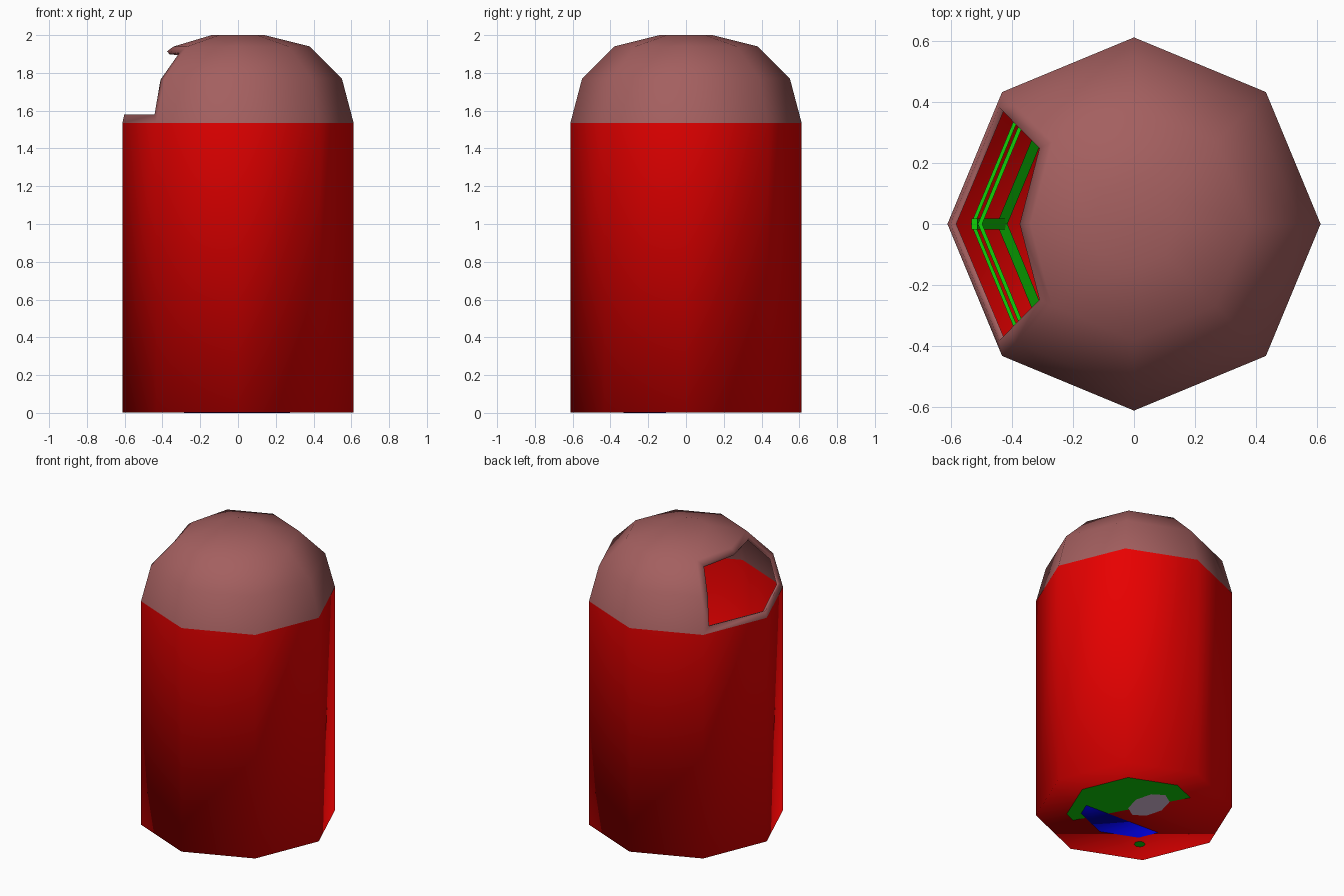
import bpy
import bmesh
import math
from mathutils import Vector, Matrix

if "Cube" in bpy.data.objects:
    bpy.data.objects.remove(bpy.data.objects["Cube"], do_unlink=True)

SIDES = 8
RADIUS = 0.612
SEAM = 1.535


def material(name, rgb):
    mat = bpy.data.materials.new(name)
    mat.use_nodes = True
    color = (*rgb, 1)
    mat.diffuse_color = color
    mat.node_tree.nodes["Principled BSDF"].inputs["Base Color"].default_value = color
    return mat


red = material("red", (0.8, 0, 0))
pink = material("dusty pink", (0.37, 0.115, 0.115))
green = material("green", (0.005, 0.64, 0.002))
blue = material("blue", (0, 0, 0.8))
mauve = material("mauve", (0.75, 0.55, 0.75))


def add_object(name, bm, mat, smooth=True):
    mesh = bpy.data.meshes.new(name)
    for face in bm.faces:
        face.smooth = smooth
    bm.to_mesh(mesh)
    bm.free()
    mesh.materials.append(mat)
    obj = bpy.data.objects.new(name, mesh)
    bpy.context.collection.objects.link(obj)
    return obj


def lathe(profile, cap_bottom=False, cap_top=False):
    """Eight-sided shell through (radius, height) points."""
    bm = bmesh.new()
    rings = []
    for r, z in profile:
        angles = [math.tau * i / SIDES for i in range(SIDES)]
        rings.append([bm.verts.new((r * math.cos(a), r * math.sin(a), z)) for a in angles])
    for low, high in zip(rings, rings[1:]):
        for i in range(SIDES):
            j = (i + 1) % SIDES
            bm.faces.new((low[i], low[j], high[j], high[i]))
    if cap_bottom:
        bm.faces.new(rings[0][::-1])
    if cap_top:
        bm.faces.new(rings[-1])
    bm.normal_update()
    return bm


# Hollow body, open under the lid
add_object("bin_body", lathe([(RADIUS, 0.002), (RADIUS, SEAM)], cap_bottom=True), red)

# Domed lid with an opening inset into the panels on one side
lid = lathe([(RADIUS, SEAM), (0.55, 1.77), (0.38, 1.94), (0.14, 2.0)], cap_top=True)
panels = []
for face in lid.faces:
    c = face.calc_center_median()
    if c.x < -0.3 and abs(c.y) < abs(c.x) and c.z < 1.9:
        panels.append(face)
bmesh.ops.inset_region(lid, faces=panels, thickness=0.045,
                       use_even_offset=True, use_boundary=True)
# The middle of the upper lip is tucked in
inner = {v for face in panels for v in face.verts}
for vert in lid.verts:
    if vert.co.x < -0.3 and abs(vert.co.y) < 0.01 and vert.co.z > 1.85:
        vert.co = (-0.375, 0, 1.915) if vert in inner else (-0.34, 0, 1.94)
bmesh.ops.delete(lid, geom=panels, context="FACES")
# The cut edge turns inwards as a short lip
rim = [e for e in lid.edges if e.is_boundary and min(v.co.z for v in e.verts) > SEAM + 0.01]
lip = bmesh.ops.extrude_edge_only(lid, edges=rim)["geom"]
for vert in lip:
    if isinstance(vert, bmesh.types.BMVert):
        vert.co += (Vector((0, 0, 1.4)) - vert.co).normalized() * 0.02
lid.normal_update()
add_object("domed_lid", lid, pink)


# Tapered open-frame basket inside: two rim hoops, a base band and ribs
def hoop(name, outer, inner, top, height):
    low = top - height
    profile = [(outer, low), (outer, top), (inner, top), (inner, low), (outer, low)]
    add_object(name, lathe(profile), green, smooth=False)


hoop("basket_outer_rim", 0.535, 0.522, 0.8, 0.03)
hoop("basket_inner_rim", 0.512, 0.498, 0.8, 0.03)
add_object("basket_base_band", lathe([(0.45, 0.08), (0.415, 0.03)]), green, smooth=False)

for i in range(SIDES):
    rib = bmesh.new()
    bmesh.ops.create_cube(rib, size=1)
    bmesh.ops.scale(rib, vec=(0.02, 0.035, 0.78), verts=rib.verts)
    for v in rib.verts:
        v.co += Vector((0.477 + 0.12 * v.co.z, 0, 0.42))
    bmesh.ops.rotate(rib, matrix=Matrix.Rotation(math.tau * i / SIDES, 3, "Z"), verts=rib.verts)
    add_object(f"basket_rib_{i + 1}", rib, green, smooth=False)


def cut(bm, direction, offset):
    """Keep the part lying beyond the offset along the direction."""
    n = Vector((*direction, 0)).normalized()
    bmesh.ops.bisect_plane(bm, geom=bm.verts[:] + bm.edges[:] + bm.faces[:],
                           plane_co=n * offset, plane_no=n, clear_inner=True)


# Shallow tray whose cut bottom shows under the floor
tray = lathe([(0.33, 0.0007), (0.33, 0.05)], cap_bottom=True)
cut(tray, (-0.05, -1), 0.12)
add_object("blue_tray", tray, blue)


# Thin flat patches under the floor
def floor_disc(radius, z, centre=(0, 0), stretch=1):
    bm = bmesh.new()
    bmesh.ops.create_circle(bm, cap_ends=True, segments=SIDES, radius=radius)
    bmesh.ops.scale(bm, vec=(stretch, 1, 1), verts=bm.verts)
    bmesh.ops.transform(bm, matrix=Matrix.Translation((*centre, z)), verts=bm.verts)
    bm.normal_update()
    for face in bm.faces:
        if face.normal.z > 0:
            face.normal_flip()
    return bm


green_half = floor_disc(0.42, 0.0014)
cut(green_half, (0.87, 0.48), 0.03)
add_object("green_floor_patch", green_half, green, smooth=False)
add_object("mauve_floor_patch", floor_disc(0.16, 0, (-0.02, 0.12), 0.65), mauve, smooth=False)
add_object("green_floor_spot", floor_disc(0.035, 0.0007, (-0.29, -0.29)), green, smooth=False)
